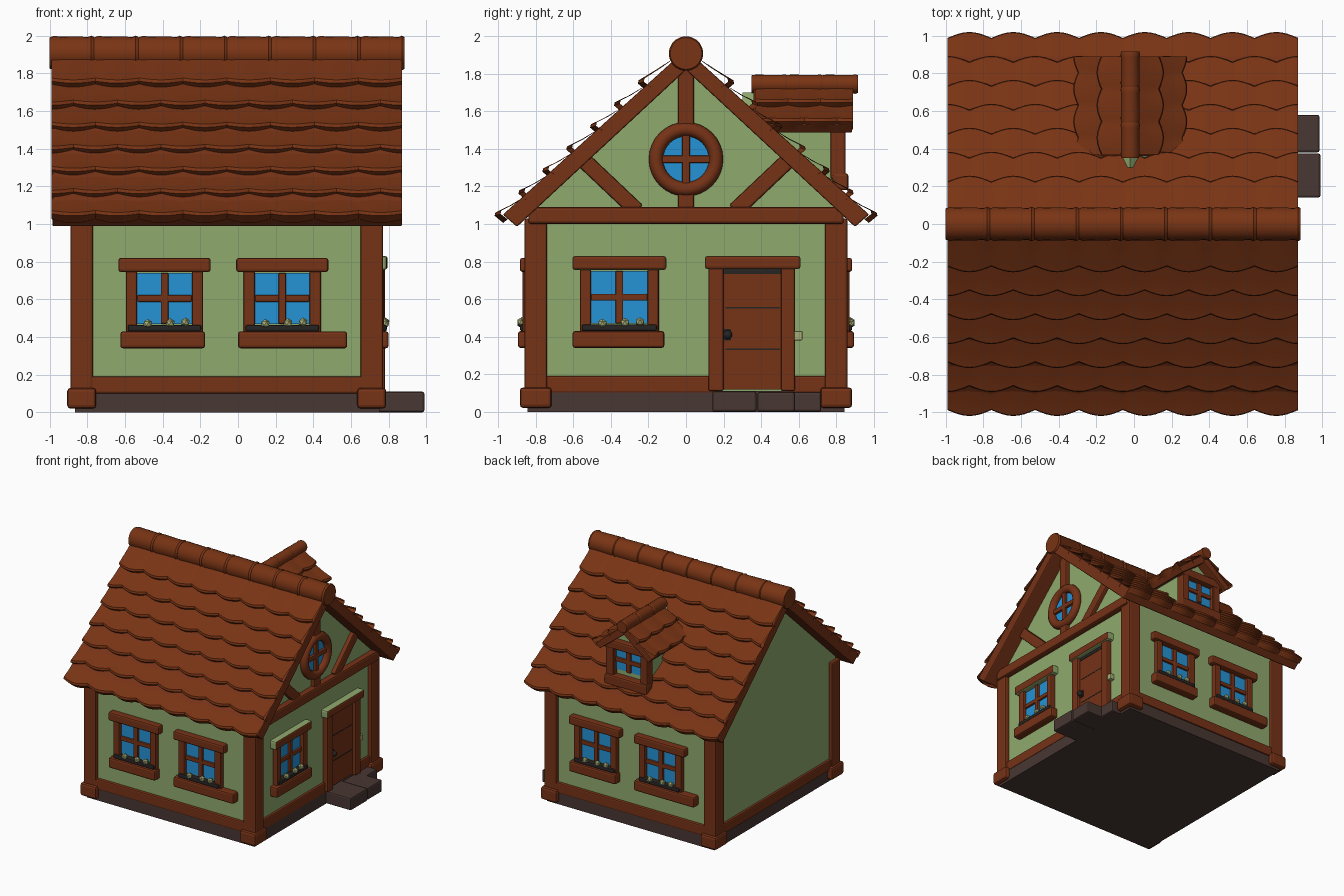
import bpy, bmesh, math
from mathutils import Vector

if "Cube" in bpy.data.objects:
    bpy.data.objects.remove(bpy.data.objects["Cube"])


def material(name, rgb):
    m = bpy.data.materials.new(name)
    m.use_nodes = True
    m.diffuse_color = (*rgb, 1)
    m.node_tree.nodes["Principled BSDF"].inputs["Base Color"].default_value = (*rgb, 1)
    return m


TILE = material("roof_brown", (0.19, 0.034, 0.007))
WOOD = material("timber_brown", (0.18, 0.032, 0.008))
WALL = material("wall_green", (0.28, 0.40, 0.155))
GLASS = material("window_blue", (0.018, 0.29, 0.66))
STONE = material("stone_brown", (0.065, 0.038, 0.032))
DARK = material("dark_iron", (0.02, 0.018, 0.017))
LEAF = material("pale_leaf", (0.38, 0.42, 0.18))

# Wall frames: (along, outward, height) to world; CX is the middle of the house
CX = -0.06
front = lambda u, d, z: (u, -0.83 - d, z)
back = lambda u, d, z: (2 * CX - u, 0.83 + d, z)
side = lambda u, d, z: (0.735 + d, u, z)
dormer = lambda u, d, z: (-0.02 - u, 0.80 + d, z)
world = lambda u, d, z: (u, d, z)


def finish(name, bm, mat, bevel=0.0, smooth=False):
    bmesh.ops.recalc_face_normals(bm, faces=bm.faces)
    mesh = bpy.data.meshes.new(name)
    bm.to_mesh(mesh)
    bm.free()
    ob = bpy.data.objects.new(name, mesh)
    bpy.context.collection.objects.link(ob)
    mesh.materials.append(mat)
    if bevel:
        mod = ob.modifiers.new("soft_edges", "BEVEL")
        mod.width, mod.segments = bevel, 2
    if smooth:
        bpy.ops.object.select_all(action="DESELECT")
        ob.select_set(True)
        bpy.context.view_layer.objects.active = ob
        bpy.ops.object.shade_smooth_by_angle(angle=math.radians(40))
    return ob


def prism(name, pts, d0, d1, mat, place, bevel=0.0):
    """Outline in (along, height), extruded from d0 to d1 outward."""
    bm = bmesh.new()
    ends = [[bm.verts.new(place(u, d, z)) for u, z in pts] for d in (d0, d1)]
    for e in ends:
        bm.faces.new(e)
    for i in range(len(pts)):
        j = (i + 1) % len(pts)
        bm.faces.new((ends[0][i], ends[0][j], ends[1][j], ends[1][i]))
    return finish(name, bm, mat, bevel)


def box(name, u, z, d, mat, place=world, bevel=0.0):
    pts = [(u[0], z[0]), (u[1], z[0]), (u[1], z[1]), (u[0], z[1])]
    return prism(name, pts, d[0], d[1], mat, place, bevel)


def beam(name, p, q, width, d, mat, place):
    p, q = Vector(p), Vector(q)
    n = (q - p).normalized().orthogonal() * width / 2
    return prism(name, [p - n, q - n, q + n, p + n], d[0], d[1], mat, place, 0.01)


def green_edges(ob, axis):
    """Paint every face not looking along the given axis."""
    ob.data.materials.append(WALL)
    for f in ob.data.polygons:
        f.material_index = 0 if f.normal[axis] > 0.5 else 1


def tile_rows(name, a0, a1, start, end, edges, count, place, wave=0.03):
    """Overlapping scalloped rows, running down from start to end."""
    start, end = Vector(start), Vector(end)
    down = (end - start).normalized()
    up = Vector((-down.y, down.x))
    steps = count * 8
    bm = bmesh.new()
    for r in range(len(edges) - 1):
        prev = None
        for i in range(steps + 1):
            a = a0 + (a1 - a0) * i / steps
            arc = abs(math.sin(math.pi * (i / 8 + 0.5 * (r % 2))))
            low = edges[r + 1] + wave * (arc - 0.6)
            mid = (edges[r] + low) / 2
            lift = 0.014 * arc
            rows = [(edges[r] - 0.03, 0.0), (mid, 0.018 + lift * 0.6),
                    (low - 0.015, 0.036 + lift), (low, 0.026 + lift), (low - 0.008, -0.02)]
            col = []
            for s, h in rows:
                p = start + down * s + up * h
                col.append(bm.verts.new(place(a, p.x, p.y)))
            if prev:
                for k in range(len(col) - 1):
                    bm.faces.new((prev[k], col[k], col[k + 1], prev[k + 1]))
            prev = col
    ob = finish(name, bm, TILE, smooth=True)
    # Keep the open sheet facing the sky
    if sum(f.normal.z * f.area for f in ob.data.polygons) < 0:
        ob.data.flip_normals()


def ridge(name, a0, a1, count, radius, place, lengthwise):
    """Row of tapered round caps."""
    bm = bmesh.new()
    step = (a1 - a0) / count
    for i in range(count):
        rings = []
        for a, r in ((0, 0.9), (0.02, 0.97), (step - 0.03, 0.93), (step - 0.015, 1.0), (step, 0.92)):
            rings.append([bm.verts.new(place(a0 + i * step + a,
                          r * radius * math.cos(t * math.pi / 10),
                          r * radius * math.sin(t * math.pi / 10))) for t in range(20)])
        bm.faces.new(rings[0])
        bm.faces.new(rings[-1])
        for p, q in zip(rings, rings[1:]):
            for t in range(20):
                bm.faces.new((p[t], p[t - 1], q[t - 1], q[t]))
    finish(name, bm, TILE, smooth=True)


def window(name, place, u, w, z0, z1, sill=(0.06, 0.06), box_plants=True):
    """Cross-barred window; w is half the glass width."""
    box(name + "_glass", (u - w, u + w), (z0, z1), (-0.01, 0.008), GLASS, place)
    for s in (-1, 1):
        a, b = sorted((u + s * w, u + s * (w + 0.06)))
        box(name + "_jamb", (a, b), (z0 - 0.05, z1 + 0.02), (-0.02, 0.04), WOOD, place, 0.01)
    box(name + "_mullion", (u - 0.02, u + 0.02), (z0, z1), (-0.01, 0.028), WOOD, place, 0.006)
    m = (z0 + z1) / 2
    box(name + "_crossbar", (u - w, u + w), (m - 0.018, m + 0.018), (-0.01, 0.025), WOOD, place, 0.006)
    top = box(name + "_lintel", (u - w - 0.1, u + w + 0.1), (z1 + 0.005, z1 + 0.08), (-0.02, 0.055), WOOD, place, 0.014)
    box(name + "_sill", (u - w - sill[0], u + w + sill[1]), (z0 - 0.13, z0 - 0.04), (-0.02, 0.065), WOOD, place, 0.014)
    if box_plants:
        box(name + "_planter", (u - w - 0.05, u + w + 0.05), (z0 - 0.04, z0 - 0.005), (0, 0.055), DARK, place, 0.01)
        bm = bmesh.new()
        for k, du in enumerate((-0.09, 0.03, 0.11)):
            made = bmesh.ops.create_icosphere(bm, subdivisions=1, radius=0.026)
            bmesh.ops.translate(bm, verts=made["verts"], vec=place(u + du, 0.045, z0 + 0.004 * k))
        finish(name + "_plants", bm, LEAF)
    return top


# House body and stone footing
gable = [(-0.83, 0.08), (0.83, 0.08), (0.83, 1.06), (0, 1.84), (-0.83, 1.06)]
prism("house_walls", gable, -0.86, 0.735, WALL, lambda u, d, z: (d, u, z))
box("stone_footing", (-0.865, 0.75), (0, 0.11), (-0.845, 0.845), STONE)

# Corner posts, their feet and the bottom beams
for x in (-0.83, 0.71):
    for y in (-0.8, 0.8):
        box("corner_post", (x - 0.06, x + 0.06), (0.1, 1.03), (y - 0.06, y + 0.06), WOOD, bevel=0.012)
        box("post_foot", (x - 0.077, x + 0.077), (0.02, 0.13), (y - 0.085, y + 0.085), WOOD, bevel=0.018)
for y in (-0.83, 0.83):
    box("long_ground_beam", (-0.83, 0.71), (0.1, 0.19), (y - 0.025, y + 0.025), WOOD, bevel=0.01)
for x, y0, y1 in ((-0.855, -0.8, 0.8), (0.73, -0.8, 0.15), (0.73, 0.55, 0.8)):
    box("side_ground_beam", (x - 0.025, x + 0.025), (0.1, 0.19), (y0, y1), WOOD, bevel=0.01)

# Gable timber frame
box("gable_tie_beam", (-0.84, 0.84), (1.0, 1.09), (-0.02, 0.05), WOOD, side, 0.015)
box("gable_king_post", (-0.042, 0.042), (1.5, 1.85), (-0.02, 0.035), WOOD, side, 0.01)
box("gable_lower_post", (-0.042, 0.042), (1.07, 1.19), (-0.02, 0.035), WOOD, side, 0.01)
for s in (-1, 1):
    beam("gable_brace", (s * 0.26, 1.07), (s * 0.54, 1.335), 0.085, (-0.02, 0.035), WOOD, side)

# Round gable window
disc = [(0.15 * math.cos(t * math.pi / 16), 1.345 + 0.15 * math.sin(t * math.pi / 16)) for t in range(32)]
prism("round_glass", disc, -0.01, 0.008, GLASS, side)
box("round_mullion", (-0.02, 0.02), (1.21, 1.48), (0, 0.03), WOOD, side, 0.006)
box("round_crossbar", (-0.13, 0.13), (1.325, 1.365), (0, 0.03), WOOD, side, 0.006)
bpy.ops.mesh.primitive_torus_add(location=(0.75, 0, 1.345), rotation=(0, math.pi / 2, 0), major_radius=0.16,
                                 minor_radius=0.038, major_segments=32, minor_segments=10)
ring = bpy.context.object
ring.name = "round_window_ring"
ring.data.materials.append(WOOD)
bpy.ops.object.shade_smooth_by_angle(angle=math.radians(60))

# Wall windows
for label, place in (("front", front), ("back", back)):
    window(label + "_window_a", place, -0.39, 0.145, 0.47, 0.74, (0.09, 0.07))
    window(label + "_window_b", place, 0.235, 0.145, 0.47, 0.74, (0.09, 0.2))
green_edges(window("side_window", side, -0.355, 0.15, 0.47, 0.75, (0.1, 0.09)), 0)

# Door with frame, knob and steps
box("door_panel", (0.2, 0.51), (0.12, 0.745), (-0.02, 0.015), WOOD, side)
box("door_top_gap", (0.2, 0.51), (0.735, 0.765), (-0.02, 0.018), DARK, side)
for z in (0.33, 0.55):
    box("door_board_line", (0.21, 0.5), (z, z + 0.008), (0, 0.017), DARK, side)
for a, b in ((0.12, 0.2), (0.505, 0.58)):
    box("door_jamb", (a, b), (0.11, 0.77), (-0.02, 0.045), WOOD, side, 0.01)
green_edges(box("door_lintel", (0.1, 0.61), (0.76, 0.83), (-0.02, 0.06), WOOD, side, 0.014), 0)
box("door_plate", (0.2, 0.24), (0.38, 0.44), (0.0, 0.022), DARK, side)
bpy.ops.mesh.primitive_uv_sphere_add(segments=12, ring_count=8, radius=0.024, location=(0.772, 0.222, 0.41))
bpy.context.object.name = "door_knob"
bpy.context.object.data.materials.append(DARK)
box("door_bracket", (0.575, 0.62), (0.38, 0.43), (-0.01, 0.04), LEAF, side, 0.006)
box("step_left", (0.7, 0.99), (0.0, 0.11), (0.14, 0.375), STONE, bevel=0.012)
box("step_right", (0.7, 0.985), (0.0, 0.105), (0.38, 0.58), STONE, bevel=0.012)
box("step_small", (0.7, 0.84), (0.0, 0.105), (0.56, 0.72), STONE, bevel=0.012)

# Main roof: slab and tile rows on both slopes, then the ridge
edges = [0.05] + [0.3 + 0.173 * k for k in range(7)]
for s, label in ((-1, "front"), (1, "back")):
    place = lambda a, y, z, s=s: (a, s * y, z)
    slab = [(0, 1.82), (0.9, 0.985), (0.975, 1.05), (0, 1.93)]
    prism(label + "_roof_slab", slab, -0.985, 0.87, WOOD, lambda u, d, z, s=s: (d, s * u, z), 0.008)
    tile_rows(label + "_roof_tiles", -0.99, 0.872, (0, 1.93), (0.97, 1.035), edges, 8, place)
ridge("roof_ridge", -1.0, 0.885, 8, 0.092, lambda a, p, q: (a, p, 1.908 + q), 0)

# Dormer body, frame, window and little roof
prism("dormer_walls", [(-0.18, 1.2), (0.18, 1.2), (0.18, 1.52), (0, 1.7), (-0.18, 1.52)], -0.5, 0, WALL, dormer)
for s in (-1, 1):
    a, b = sorted((s * 0.13, s * 0.2))
    box("dormer_post", (a, b), (1.24, 1.52), (-0.03, 0.05), WOOD, dormer, 0.01)
window("dormer_window", dormer, 0, 0.125, 1.31, 1.49, (0.08, 0.08), False)
for s in (-1, 1):
    slab = [(0, 1.665), (0.235, 1.485), (0.272, 1.525), (0, 1.745)]
    prism("dormer_slab", slab, -0.44, 0.085, WOOD, lambda u, d, z, s=s: dormer(s * u, d, z), 0.006)
    tile_rows("dormer_tiles", 0.37, 0.89, (0, 1.74), (0.27, 1.52), [0.02, 0.19, 0.35], 3,
              lambda a, u, z, s=s: (-0.02 + s * u, a, z), 0.02)
ridge("dormer_ridge", 0.35, 0.915, 3, 0.052, lambda a, p, q: (-0.02 + p, a, 1.745 + q), 1)
